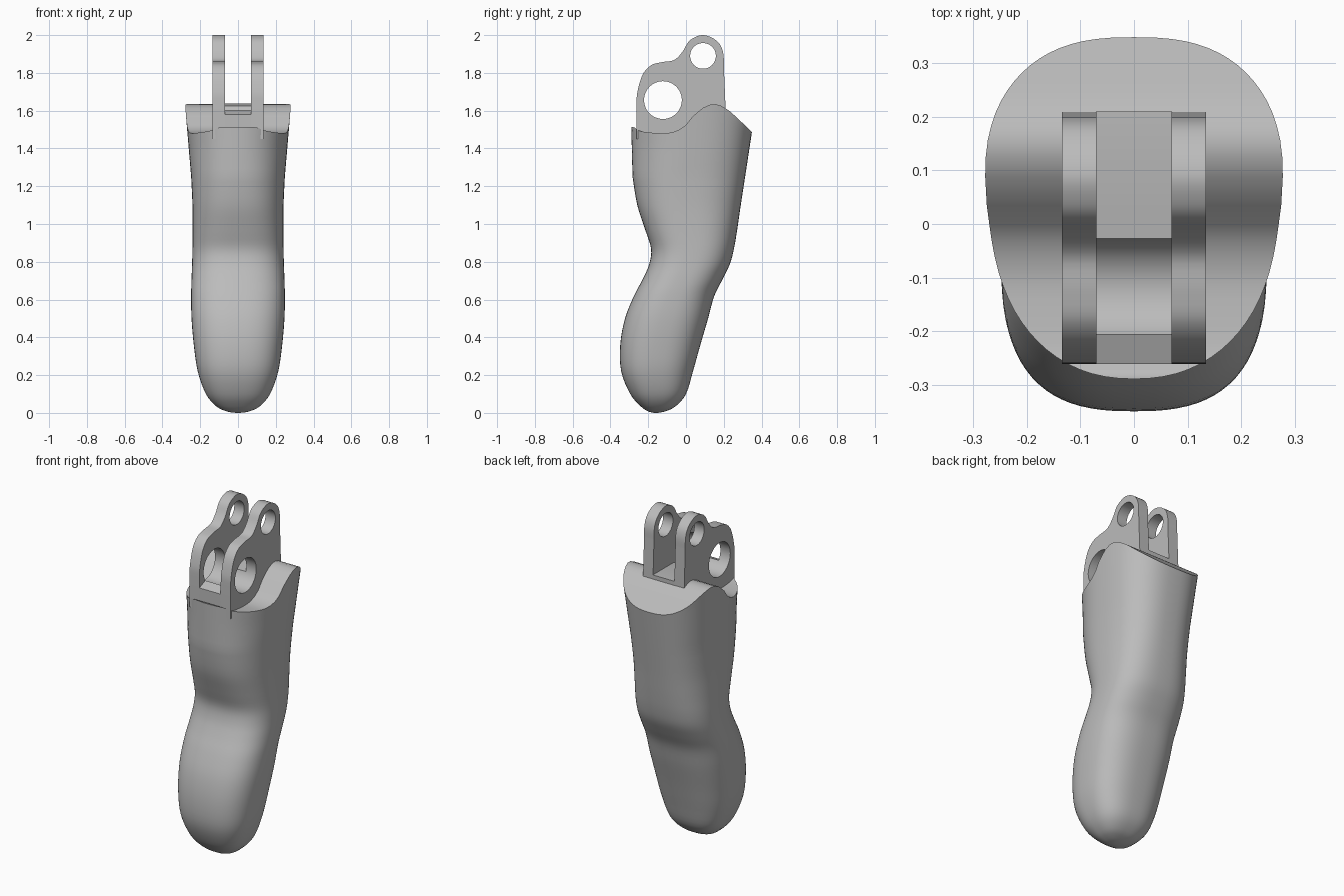
import bpy
import bmesh
import math

cube = bpy.data.objects.get("Cube")
if cube:
    bpy.data.objects.remove(cube, do_unlink=True)

grey = bpy.data.materials.new("plain_grey")
grey.use_nodes = True
colour = (0.5, 0.5, 0.5, 1)
grey.diffuse_color = colour
grey.node_tree.nodes["Principled BSDF"].inputs["Base Color"].default_value = colour


def spline(points, steps):
    """Smooth curve through points of any dimension."""
    result = []
    last = len(points) - 1
    for i in range(last):
        a, b, c, d = (points[min(max(j, 0), last)] for j in range(i - 1, i + 3))
        for s in range(steps):
            t = s / steps
            result.append(tuple(
                q + t / 2 * (r - p + t * (2 * p - 5 * q + 4 * r - w
                                          + t * (3 * (q - r) + w - p)))
                for p, q, r, w in zip(a, b, c, d)))
    return result + [tuple(points[-1])]


def finish(name, bm):
    bmesh.ops.recalc_face_normals(bm, faces=bm.faces)
    mesh = bpy.data.meshes.new(name)
    bm.to_mesh(mesh)
    bm.free()
    mesh.materials.append(grey)
    obj = bpy.data.objects.new(name, mesh)
    bpy.context.collection.objects.link(obj)
    return obj


def select(obj):
    bpy.ops.object.select_all(action="DESELECT")
    obj.select_set(True)
    bpy.context.view_layer.objects.active = obj


def smooth(obj):
    select(obj)
    bpy.ops.object.shade_smooth_by_angle(angle=math.radians(35))


def prism(name, outline, x0, x1):
    """Side outline (y, z) extruded along x."""
    bm = bmesh.new()
    ends = [[bm.verts.new((x, y, z)) for y, z in outline] for x in (x0, x1)]
    bm.faces.new(ends[0])
    bm.faces.new(ends[1])
    n = len(outline)
    for i in range(n):
        j = (i + 1) % n
        bm.faces.new((ends[0][i], ends[0][j], ends[1][j], ends[1][i]))
    return finish(name, bm)


# Finger body: lofted rings, each row is height, front, back, half width
rows = [(0, -.168, -.152, .01), (.008, -.2, -.11, .06), (.035, -.24, -.055, .115),
        (.1, -.295, 0, .17), (.22, -.343, .037, .213), (.36, -.348, .076, .234),
        (.5, -.323, .117, .246), (.62, -.275, .15, .248), (.71, -.228, .195, .246),
        (.79, -.194, .233, .243), (.87, -.185, .254, .241), (.97, -.216, .271, .24),
        (1.1, -.258, .29, .241), (1.25, -.283, .313, .248)]
SIDES = 72
HALF = SIDES // 2
SPLIT = 1.25

# Saddle-shaped rim height along y
rim = spline([(-.3, 1.515), (-.275, 1.512), (-.243, 1.492), (-.164, 1.482),
              (-.085, 1.483), (-.01, 1.515), (.05, 1.587), (.1, 1.62),
              (.153, 1.635), (.217, 1.608), (.285, 1.548), (.36, 1.477)], 6)


def rim_height(y):
    for (a, za), (b, zb) in zip(rim, rim[1:]):
        if y <= b:
            return za + (zb - za) * (y - a) / (b - a)
    return rim[-1][1]


def ring_point(k, z, front, back, width):
    angle = math.tau * k / SIDES
    s, c = math.sin(angle), math.cos(angle)
    blend = min(max((z - .9) / .5, 0), 1)
    power = 2 / (2.6 - .4 * blend if c > 0 else 2.6)
    x = width * math.copysign(abs(s) ** power, s) if k % HALF else 0
    y = (front + back) / 2 - (back - front) / 2 * math.copysign(abs(c) ** power, c)
    return x, y, z


def upper_point(k, share):
    """Point between the split height and the rim."""
    z = SPLIT
    for _ in range(6):
        d = z - SPLIT
        point = ring_point(k, z, -.283 - .025 * d, .313 + .152 * d, .248 + .085 * d)
        z = SPLIT + share * (rim_height(point[1]) - SPLIT)
    return point


bm = bmesh.new()
rings = [[bm.verts.new(ring_point(k, *row)) for k in range(SIDES)]
         for row in spline(rows, 4)]
for step in range(1, 7):
    rings.append([bm.verts.new(upper_point(k, step / 6)) for k in range(SIDES)])
bm.faces.new(rings[0])
for low, high in zip(rings, rings[1:]):
    for k in range(SIDES):
        j = (k + 1) % SIDES
        bm.faces.new((low[k], low[j], high[j], high[k]))
# Top cap: straight strips from one side to the other
top = rings[-1]
for k in range(HALF):
    strip = [top[k], top[k + 1], top[SIDES - k - 1], top[-k]]
    bm.faces.new(list(dict.fromkeys(strip)))
smooth(finish("finger_body", bm))

# Hinge bracket: two plates joined by a low web
plate_edge = spline([(-.262, 1.64), (-.257, 1.7), (-.23, 1.79), (-.185, 1.84),
                     (-.127, 1.857), (-.063, 1.868), (-.02, 1.91), (.012, 1.963),
                     (.045, 1.988), (.09, 2), (.14, 1.985), (.18, 1.95),
                     (.198, 1.9), (.2, 1.84)], 5)
plate_edge = [(-.262, 1.45)] + plate_edge + [(.21, 1.6), (.21, 1.45)]
web_edge = [(-.262, 1.45), (-.262, 1.58), (-.2, 1.605), (-.12, 1.625),
            (-.025, 1.625), (.02, 1.637), (.21, 1.637), (.21, 1.45)]
bracket = [prism("left_hinge_plate", plate_edge, .07, .135),
           prism("right_hinge_plate", plate_edge, -.135, -.07),
           prism("hinge_web", web_edge, -.071, .071)]

# Pin holes through the bracket
for y, z, radius in ((-.122, 1.656, .1), (.09, 1.89, .068)):
    circle = [(y + radius * math.cos(math.tau * i / 48),
               z + radius * math.sin(math.tau * i / 48)) for i in range(48)]
    cutter = prism("pin_hole_cutter", circle, -.3, .3)
    cutter.hide_render = True
    for part in bracket:
        select(part)
        cut = part.modifiers.new("pin_hole", "BOOLEAN")
        cut.operation = "DIFFERENCE"
        cut.solver = "EXACT"
        cut.object = cutter
        bpy.ops.object.modifier_apply(modifier=cut.name)
    bpy.data.objects.remove(cutter, do_unlink=True)
for part in bracket:
    smooth(part)
